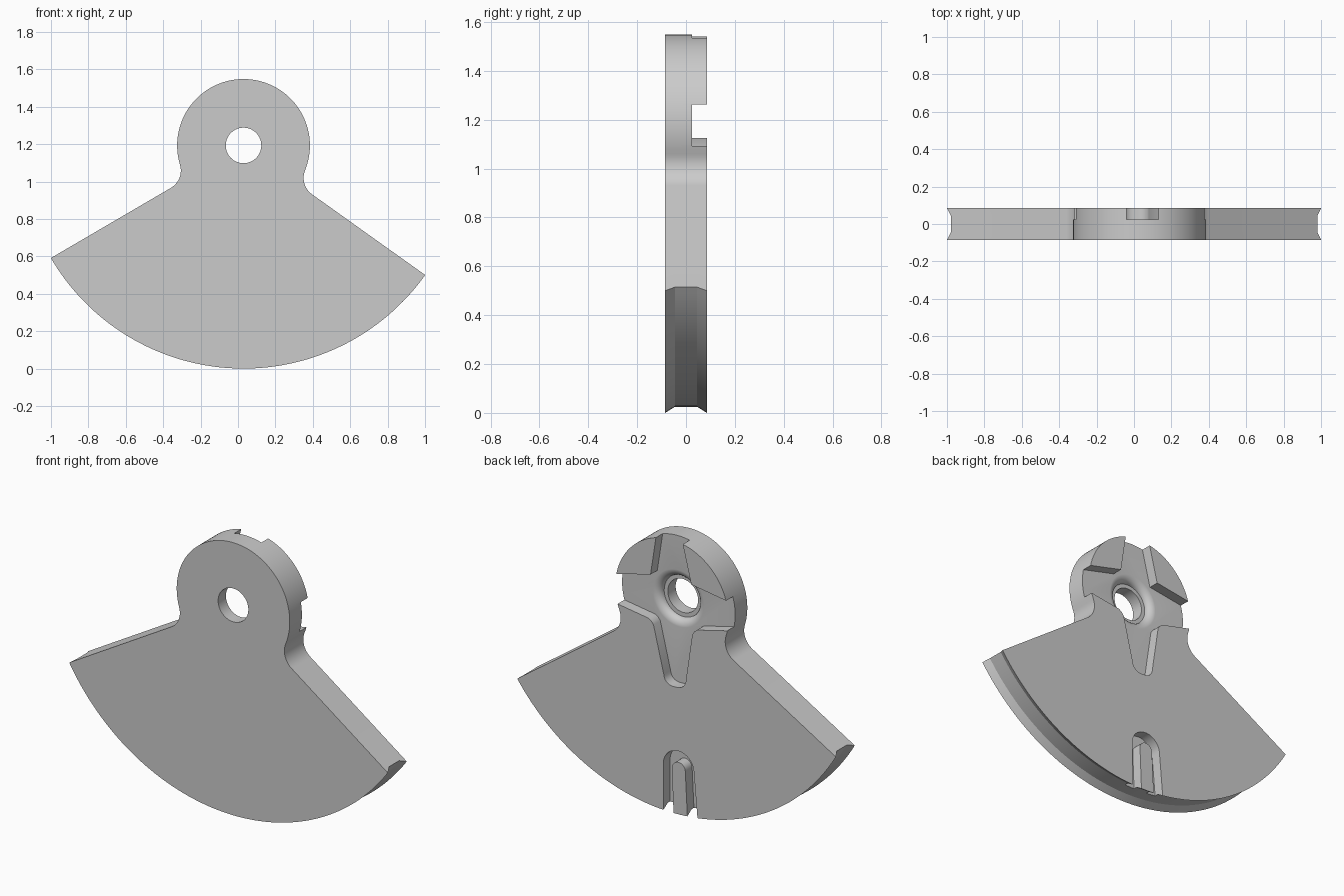
import bpy, bmesh
from math import sin, cos, pi, radians, atan2, hypot

if "Cube" in bpy.data.objects:
    bpy.data.objects.remove(bpy.data.objects["Cube"])

CX, CZ, R = 0.0295, 1.193, 1.193      # pivot centre and rim radius
TILT = radians(2.6)                   # symmetry axis leans slightly
HALF = radians(57.1)                  # half angle of the sector
HUB, T, FLOOR = 0.355, 0.085, 0.024   # hub radius, half thickness, recess floor


def place(a, b, y):
    """Local (a right, b up from pivot) to world."""
    return (CX + a * cos(TILT) + b * sin(TILT), y,
            CZ + b * cos(TILT) - a * sin(TILT))


def arc(ca, cb, r, t0, t1, n):
    return [(ca + r * cos(t0 + (t1 - t0) * i / n),
             cb + r * sin(t0 + (t1 - t0) * i / n)) for i in range(n + 1)]


def mirrored(right):
    """Close a right-hand outline with its mirror image."""
    return right + [(-a, b) for a, b in reversed(right) if abs(a) > 1e-6]


def loft(name, layers, closed=False):
    """Join equal-length outlines [(points, y)] into a solid."""
    bm = bmesh.new()
    rings = [[bm.verts.new(place(a, b, y)) for a, b in pts] for pts, y in layers]
    n = len(rings[0])
    pairs = list(zip(rings, rings[1:]))
    for lo, hi in pairs:
        for i in range(n):
            j = (i + 1) % n
            bm.faces.new((lo[i], lo[j], hi[j], hi[i]))
    bm.faces.new(rings[0])
    bm.faces.new(rings[-1])
    bmesh.ops.recalc_face_normals(bm, faces=bm.faces)
    me = bpy.data.meshes.new(name)
    bm.to_mesh(me)
    bm.free()
    ob = bpy.data.objects.new(name, me)
    bpy.context.collection.objects.link(ob)
    return ob


# Body outline: rim arc, radial edge, neck fillet, hub arc
def outline(rim):
    d = 0.45
    f = (d * d - HUB * HUB) / (2 * HUB)
    ua, ub = sin(HALF), -cos(HALF)
    fa, fb = d * ua - f * ub, d * ub + f * ua
    t_line = atan2(-ua, ub)                     # fillet start, on the edge
    t_hub = atan2(-fb, -fa)                     # fillet end, on the hub
    if t_line < 0:
        t_line += 2 * pi
    if t_hub < 0:
        t_hub += 2 * pi
    right = arc(0, 0, rim, -pi / 2, -pi / 2 + HALF, 32)
    right += arc(fa, fb, f, t_line, t_hub, 10)
    right += arc(0, 0, HUB, atan2(fb, fa), pi / 2, 36)[1:]
    return mirrored(right)


# Sector plate with a shallow channel around the rim
body = loft("sector_plate", [(outline(R), -T), (outline(R - 0.025), -0.045),
                             (outline(R - 0.025), 0.045), (outline(R), T)])

# Cross recess: tapering arms, lower arm ends in a rounded tip
k = 0.128
s = 0.2


def half_width(d):
    return k - s * (d - k)


cross = [(0, -0.475)]
cross += arc(half_width(0.42) - 0.055, -0.42, 0.055, -pi / 2, 0, 6)
cross += [(k - 0.006, -k - 0.025), (k + 0.007, -k - 0.007), (k + 0.025, -k + 0.006)]
cross += [(0.45, -half_width(0.45)), (0.45, half_width(0.45)),
          (k, k), (half_width(0.45), 0.45)]
cross_cut = loft("cross_recess_cutter", [(mirrored(cross), FLOOR), (mirrored(cross), 0.2)])

# U-shaped recess at the rim leaving a central tongue
outer = [(0.112, -1.3)] + arc(0, -0.93, 0.096, 0, pi, 20) + [(-0.112, -1.3)]
inner = [(-0.044, -1.3)] + arc(0, -0.94, 0.042, pi, 0, 14) + [(0.044, -1.3)]
u_cut = loft("u_recess_cutter", [(outer + inner, FLOOR), (outer + inner, 0.2)])

# Pivot hole with a stepped, rounded mouth
steps = [(0.095, -0.2), (0.095, -0.015), (0.118, -0.015)]
steps += [(0.165 - 0.047 * cos(q), -0.015 + 0.0395 * sin(q))
          for q in (pi / 12 * i for i in range(1, 7))]
steps += [(0.166, 0.03), (0.166, 0.2)]
hole_cut = loft("pivot_hole_cutter",
                [(arc(0, 0, r, 0, 2 * pi, 48)[:-1], y) for r, y in steps])

# Cut the recesses
bpy.context.view_layer.objects.active = body
for cutter in (cross_cut, u_cut, hole_cut):
    m = body.modifiers.new("cut", 'BOOLEAN')
    m.operation, m.solver, m.object = 'DIFFERENCE', 'EXACT', cutter
    bpy.ops.object.modifier_apply(modifier=m.name)
    bpy.data.objects.remove(cutter)

bpy.ops.object.select_all(action='DESELECT')
body.select_set(True)
bpy.ops.object.shade_smooth_by_angle(angle=radians(25))
